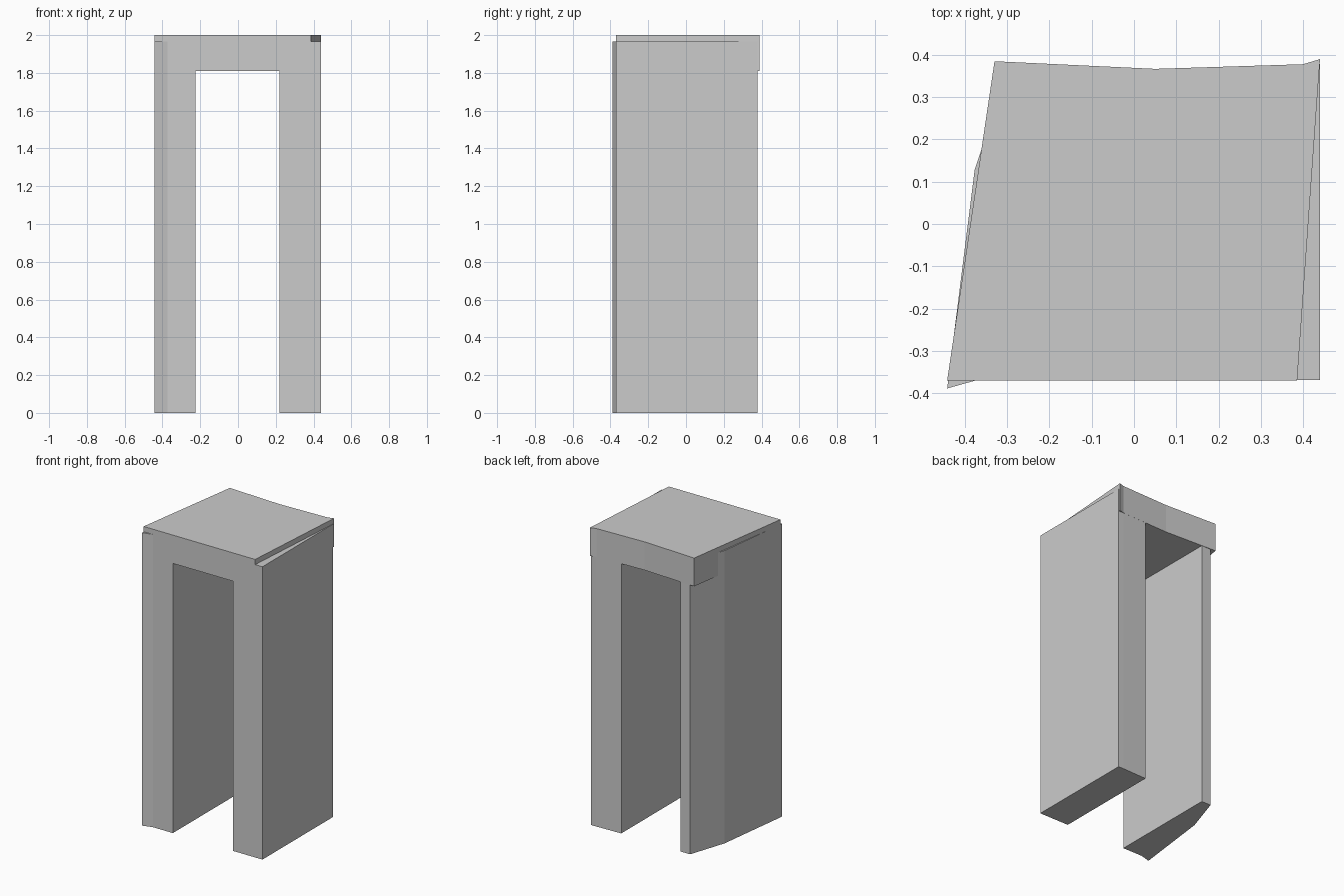
import bpy
import bmesh

if "Cube" in bpy.data.objects:
    bpy.data.objects.remove(bpy.data.objects["Cube"])


def prism(name, outline, z0, z1):
    """Extrude a counter-clockwise plan outline from z0 to z1."""
    bm = bmesh.new()
    face = bm.faces.new([bm.verts.new((x, y, z0)) for x, y in outline])
    top = bmesh.ops.extrude_face_region(bm, geom=[face])["geom"]
    verts = [v for v in top if isinstance(v, bmesh.types.BMVert)]
    bmesh.ops.translate(bm, verts=verts, vec=(0, 0, z1 - z0))
    bmesh.ops.recalc_face_normals(bm, faces=bm.faces)
    mesh = bpy.data.meshes.new(name)
    bm.to_mesh(mesh)
    bm.free()
    obj = bpy.data.objects.new(name, mesh)
    bpy.context.collection.objects.link(obj)
    return obj


LINTEL_BOTTOM, LEG_TOP, TOP = 1.81, 1.965, 2.0

# Irregular capstone spanning both uprights
prism("lintel", [(-0.442, -0.37), (0.386, -0.37), (0.44, 0.39), (0.40, 0.378),
                 (0.05, 0.367), (-0.33, 0.385)], LINTEL_BOTTOM, TOP)

# Left upright, with a worn outer back corner
prism("left_leg", [(-0.442, -0.389), (-0.372, -0.3695), (-0.225, -0.3695),
                   (-0.225, 0.3785), (-0.295, 0.378), (-0.377, 0.128)], 0, LEG_TOP)

# Right upright, straight sided
prism("right_leg", [(0.22, -0.3695), (0.44, -0.3695), (0.44, 0.378),
                    (0.40, 0.3775), (0.22, 0.372)], 0, LEG_TOP)
